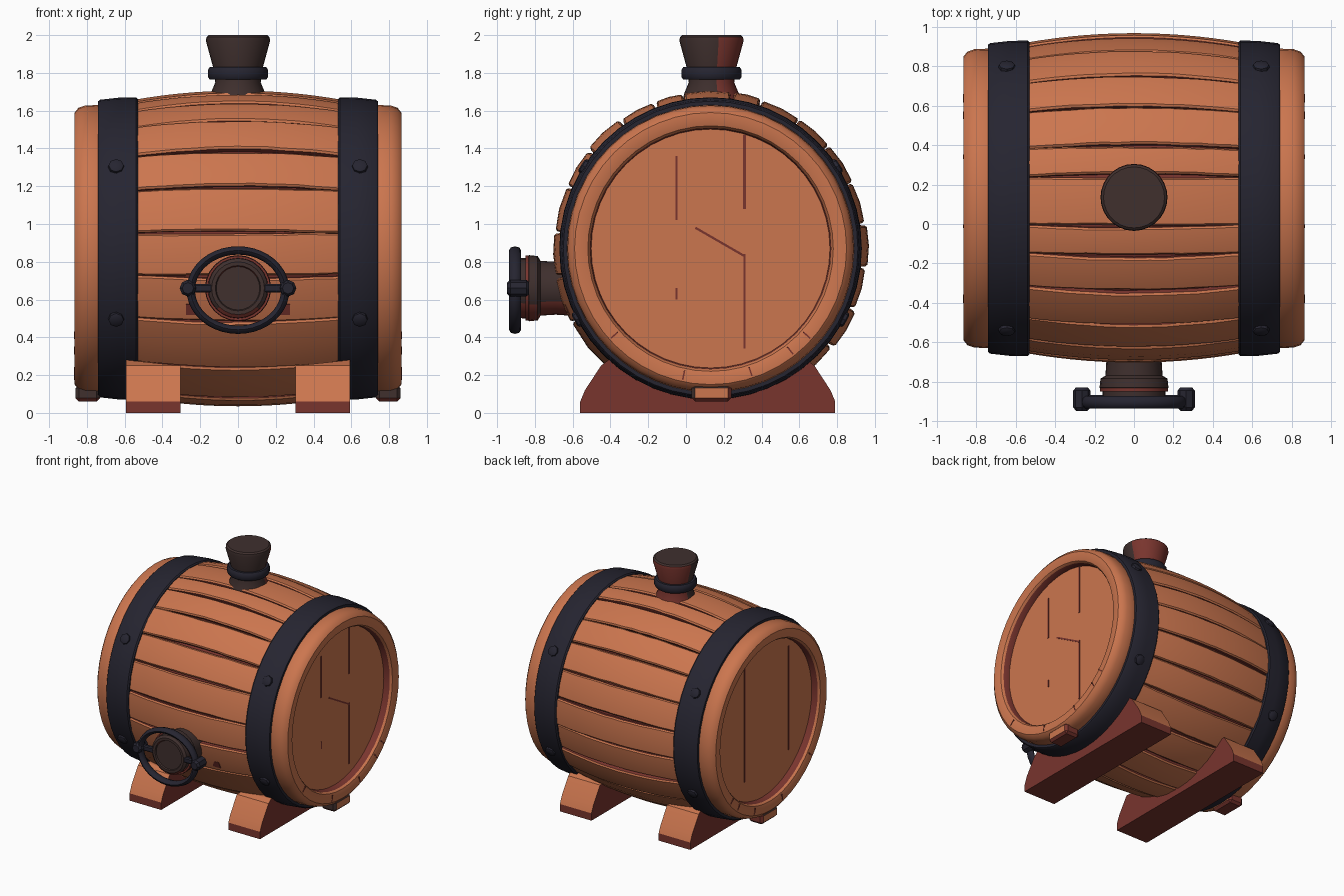
import bpy, bmesh, random
from math import sin, cos, pi, radians, atan2, hypot
from mathutils import Matrix, Vector

random.seed(4)
if "Cube" in bpy.data.objects:
    bpy.data.objects.remove(bpy.data.objects["Cube"])

CY, CZ = 0.13, 0.87  # barrel axis
COLOURS = {
    "orange_wood": (0.60, 0.18, 0.077),
    "dark_red_wood": (0.19, 0.035, 0.027),
    "dark_iron": (0.019, 0.018, 0.03),
    "dark_cork": (0.05, 0.029, 0.027),
}
MATS = {}
for mat_name, rgb in COLOURS.items():
    m = bpy.data.materials.new(mat_name)
    m.use_nodes = True
    m.diffuse_color = (*rgb, 1)
    shader = m.node_tree.nodes["Principled BSDF"]
    shader.inputs["Base Color"].default_value = (*rgb, 1)
    shader.inputs["Roughness"].default_value = 0.9
    MATS[mat_name] = m


def finish(name, bm, colour, angle=35):
    """Turn a bmesh into an object; colour is a name or a rule on faces."""
    bmesh.ops.recalc_face_normals(bm, faces=bm.faces[:])
    bm.normal_update()
    mesh = bpy.data.meshes.new(name)
    slots = []
    for f in bm.faces:
        c = colour(f) if callable(colour) else colour
        if c not in slots:
            slots.append(c)
            mesh.materials.append(MATS[c])
        f.material_index = slots.index(c)
    bm.to_mesh(mesh)
    bm.free()
    mesh.shade_smooth()
    mesh.set_sharp_from_angle(angle=radians(angle))
    obj = bpy.data.objects.new(name, mesh)
    bpy.context.collection.objects.link(obj)
    return obj


def loft(bm, rings, closed=False, caps=True, wrap=True):
    """Skin a list of rings of points."""
    rows = [[bm.verts.new(p) for p in ring] for ring in rings]
    n = len(rows[0])
    pairs = list(zip(rows, rows[1:] + rows[:1])) if closed else list(zip(rows, rows[1:]))
    for a, b in pairs:
        for i in range(n if wrap else n - 1):
            j = (i + 1) % n
            bm.faces.new((a[i], a[j], b[j], b[i]))
    if caps and not closed:
        bm.faces.new(rows[0])
        bm.faces.new(rows[-1])


def lathe(name, profile, matrix, colour, sides=48, closed=False, angle=35):
    """Revolve (height, radius) pairs about the matrix's z axis."""
    bm = bmesh.new()
    turns = [2 * pi * i / sides for i in range(sides)]
    loft(bm, [[matrix @ Vector((r * cos(a), r * sin(a), h)) for a in turns]
              for h, r in profile], closed)
    return finish(name, bm, colour, angle)


def box(name, centre, size, colour, turn=0.0, bevel=0.0):
    bm = bmesh.new()
    mat = Matrix.Translation(centre) @ Matrix.Rotation(turn, 4, 'X')
    bmesh.ops.create_cube(bm, size=1, matrix=mat @ Matrix.Diagonal((*size, 1)))
    if bevel:
        bmesh.ops.bevel(bm, geom=bm.edges[:], offset=bevel, segments=1, affect='EDGES')
    return finish(name, bm, colour)


def bulge(x):
    return 0.83 - 0.16 * x * x


def on_barrel(x, r, a):
    return Vector((x, CY - r * cos(a), CZ + r * sin(a)))


ALONG_X = Matrix.Translation((0, CY, CZ)) @ Matrix.Rotation(pi / 2, 4, 'Y')

# Dark body seen through the gaps between staves
steps = [i / 10 for i in range(-7, 8)]
lathe("barrel_core", [(x, bulge(x) - 0.028) for x in steps], ALONG_X, "dark_red_wood")

# Staves, with gaps that taper toward the bands
joints = [-28, -10.5, 6, 23.5, 39, 55, 69, 80, 98, 109, 124.5, 139, 155, 171,
          187, 203, 219, 236, 253, 270, 287, 310, 332]
stations = [-0.56 + 1.12 * i / 14 for i in range(15)]
gaps = []
for _ in joints[:-1]:
    width, shift = random.uniform(0.006, 0.013), random.uniform(-0.2, 0.2)
    gaps.append([max(0.0015, width * (1 - ((x - shift) / 0.6) ** 2)
                     + random.uniform(-0.003, 0.002)) for x in stations])
gaps.append(gaps[0])
for k in range(len(joints) - 1):
    lift = random.uniform(-0.005, 0.007)
    rings = []
    for i, x in enumerate(stations):
        lo = radians(joints[k]) + gaps[k][i]
        hi = radians(joints[k + 1]) - gaps[k + 1][i]
        r = bulge(x) + lift
        edge = 0.012
        section = [(lo, r - 0.05), (lo, r - 0.01), (lo + edge, r), ((lo + hi) / 2, r + 0.003),
                   (hi - edge, r), (hi, r - 0.01), (hi, r - 0.05)]
        rings.append([on_barrel(x, rr, a) for a, rr in section])
    bm = bmesh.new()
    loft(bm, rings, caps=False)

    def stave_colour(f):
        c = f.calc_center_median()
        radial = Vector((0, c.y - CY, c.z - CZ)).normalized()
        return "orange_wood" if abs(f.normal.dot(radial)) > 0.4 else "dark_red_wood"
    finish("stave", bm, stave_colour, 30)


def rim_colour(f):
    c = f.calc_center_median()
    depth = hypot(c.y - CY, c.z - CZ)
    return "dark_red_wood" if 0.5 < depth < 0.637 else "orange_wood"


def nub_colour(f):
    if abs(f.normal.x) > 0.8:
        return "orange_wood"
    return "dark_red_wood" if f.normal.z < -0.3 or f.normal.y > 0.5 else "dark_cork"


def seam(name, side, x, start, end, width):
    """Thin dark crack on an end face, from start to end in y and z."""
    dy, dz = end[0] - start[0], end[1] - start[1]
    mid = (side * x, (start[0] + end[0]) / 2, (start[1] + end[1]) / 2)
    box(name, mid, (0.008, hypot(dy, dz), width), "dark_red_wood", atan2(dz, dy))


# Ends, iron bands, rivets and feet, repeated on both sides
rim = [(0.69, 0.74), (0.74, 0.76), (0.81, 0.757), (0.845, 0.745), (0.865, 0.72),
       (0.866, 0.685), (0.856, 0.65), (0.84, 0.638), (0.79, 0.632)]
band = [(0.53, 0.75), (0.53, 0.792), (0.54, 0.801), (0.63, 0.799), (0.73, 0.788),
        (0.74, 0.78), (0.74, 0.73)]
foot = [(-0.56, 0), (-0.56, 0.06), (-0.535, 0.12), (-0.45, 0.25), (-0.41, 0.28),
        (0.64, 0.28), (0.68, 0.25), (0.765, 0.12), (0.79, 0.06), (0.79, 0)]
for s in (1, -1):
    lathe("barrel_end", [(s * x, r) for x, r in rim], ALONG_X, rim_colour)
    lathe("iron_band", [(s * x, r) for x, r in band], ALONG_X, "dark_iron", closed=True)

    for deg in (33, 147, -28, 208):
        a = radians(deg)
        out = Vector((0, -cos(a), sin(a)))
        place = Matrix.Translation(on_barrel(s * 0.645, 0.79, a)) @ \
            out.to_track_quat('Z', 'Y').to_matrix().to_4x4()
        lathe("rivet", [(0, 0.043), (0.018, 0.04), (0.025, 0.028)], place, "dark_iron", 8)

    bm = bmesh.new()
    loft(bm, [[(s * x, y, min(z, top)) for y, z in foot]
              for x, top in ((0.305, 0.25), (0.592, 0.28))])
    finish("cradle_foot", bm, lambda f: "orange_wood"
           if abs(f.normal.x) < 0.5 and f.normal.z > -0.5
           and f.calc_center_median().z > 0.06 else "dark_red_wood", 20)

    box("chipped_nub", (s * 0.795, 0.135, 0.105), (0.13, 0.21, 0.09), nub_colour, 0, 0.018)

    # Short cracks between the pieces of the rim
    for deg in (-42, 222, 232, 252, 282):
        a = radians(deg)
        p, q = on_barrel(0, 0.66, a), on_barrel(0, 0.71, a)
        seam("rim_crack", s, 0.864, p.yz, q.yz, 0.008)

# Board joints on the end faces
seam("end_joint", 1, 0.79, (0.31, 0.34), (0.31, 0.84), 0.012)
seam("end_joint", 1, 0.79, (0.31, 1.08), (0.31, 1.47), 0.014)
seam("end_joint", 1, 0.79, (-0.05, 1.02), (-0.05, 1.36), 0.012)
seam("end_joint", 1, 0.79, (-0.05, 0.6), (-0.05, 0.66), 0.01)
seam("end_crack", 1, 0.79, (0.05, 0.98), (0.31, 0.83), 0.012)
seam("end_joint", -1, 0.79, (0.37, 0.45), (0.37, 1.4), 0.014)
seam("end_joint", -1, 0.79, (-0.2, 0.5), (-0.2, 1.35), 0.014)

# Cork in its neck on top
cork_place = Matrix.Translation((0, 0.135, 0))
lathe("cork", [(1.62, 0.16), (1.69, 0.145), (1.75, 0.12), (1.83, 0.132), (1.97, 0.17),
               (1.99, 0.167), (2.0, 0.155)], cork_place,
      lambda f: "dark_red_wood" if f.normal.y > 0.2 and f.normal.z < 0.6 else "dark_cork", 28)
lathe("cork_ring", [(1.765, 0.11), (1.765, 0.15), (1.78, 0.16), (1.815, 0.16),
                    (1.83, 0.15), (1.83, 0.11)], cork_place, "dark_iron", 20, True)

# Tap on the front
TAP_Z = 0.66
FORWARD = Matrix.Translation((0, 0, TAP_Z)) @ Matrix.Rotation(pi / 2, 4, 'X')
lathe("tap_pipe", [(0.55, 0.15), (0.69, 0.14), (0.77, 0.145), (0.785, 0.17), (0.83, 0.175),
                   (0.845, 0.16), (0.89, 0.158), (0.905, 0.14), (0.905, 0.12), (0.895, 0.115)],
      FORWARD, lambda f: "dark_red_wood" if f.normal.z < -0.45 else "dark_cork", 24)
lathe("tap_collar", [(0.832, 0.14), (0.832, 0.172), (0.85, 0.172), (0.85, 0.14)],
      FORWARD, "dark_red_wood", 24, True)

# Oval handle ring around the tap
bm = bmesh.new()
tube = []
for i in range(40):
    t = 2 * pi * i / 40
    ring = []
    for j in range(8):
        u = 2 * pi * j / 8
        grow = 0.022 * cos(u)
        ring.append(((0.25 + grow) * cos(t), -0.905 + 0.032 * sin(u),
                     TAP_Z - 0.01 + (0.21 + grow) * sin(t)))
    tube.append(ring)
loft(bm, tube, closed=True)
finish("handle_ring", bm, "dark_iron", 50)
for s in (1, -1):
    place = Matrix.Translation((s * 0.265, 0, 0)) @ FORWARD
    lathe("handle_knob", [(0.83, 0.03), (0.845, 0.044), (0.93, 0.044), (0.948, 0.03)],
          place, "dark_iron", 8)
    box("handle_arm", (s * 0.21, -0.885, TAP_Z), (0.18, 0.035, 0.045), "dark_iron", 0, 0.008)
    # Torn wood beside the tap
    tear = on_barrel(s * 0.23, bulge(0.23) + 0.001, radians(-23))
    box("torn_wood", tear, (0.09, 0.009, 0.06), "dark_red_wood", radians(23))
